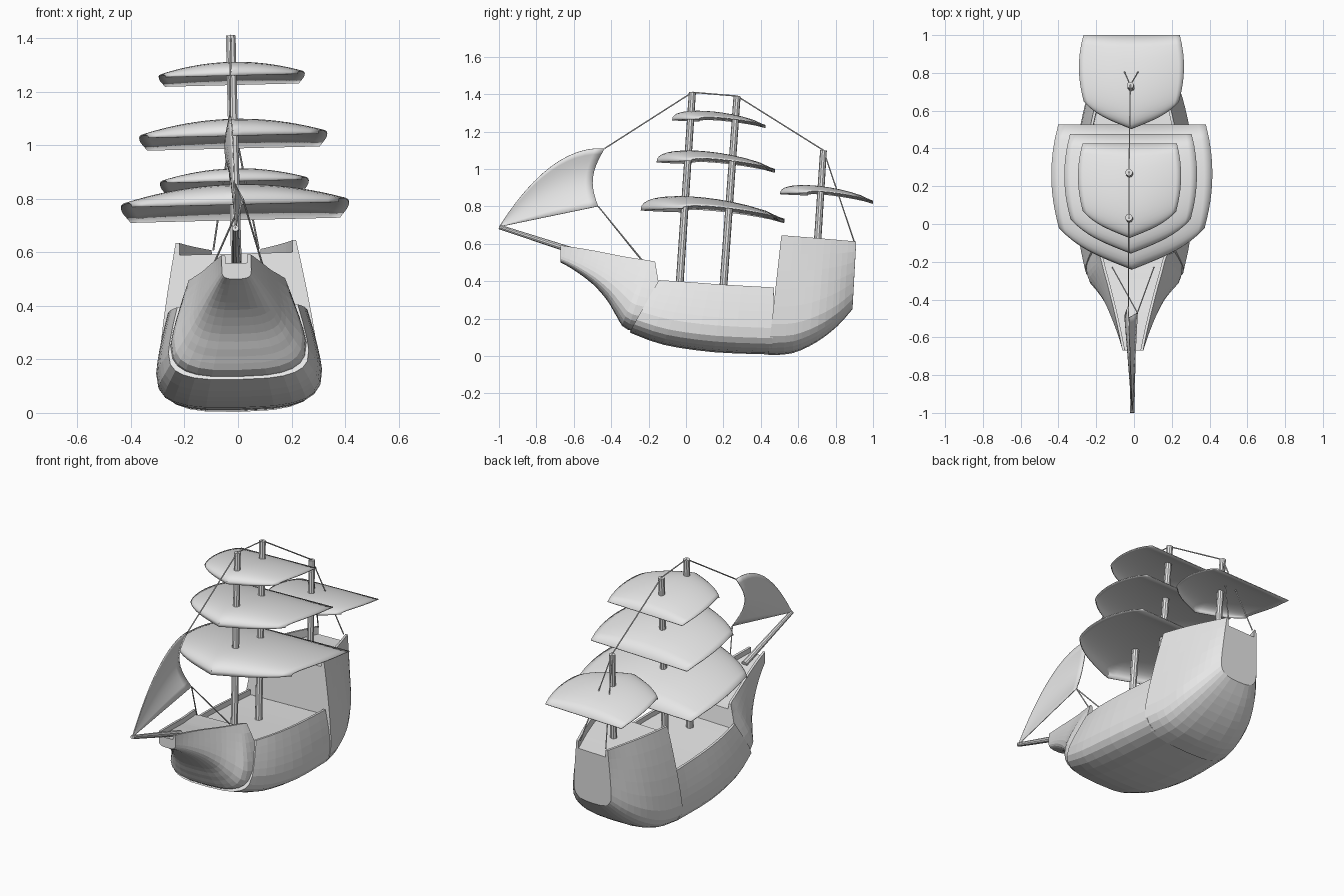
import bpy, bmesh, math
from mathutils import Vector

cube = bpy.data.objects.get("Cube")
if cube:
    bpy.data.objects.remove(cube, do_unlink=True)

grey = bpy.data.materials.new("plain_grey")
grey.use_nodes = True
grey.diffuse_color = (0.8, 0.8, 0.8, 1)
grey.node_tree.nodes["Principled BSDF"].inputs["Base Color"].default_value = (0.8, 0.8, 0.8, 1)

ROLL, SHIFT = -0.025, 0.008   # the whole ship leans slightly to its right


def finish(name, bm, smooth=False, thickness=0):
    bmesh.ops.recalc_face_normals(bm, faces=bm.faces)
    mesh = bpy.data.meshes.new(name)
    bm.to_mesh(mesh)
    bm.free()
    mesh.materials.append(grey)
    ob = bpy.data.objects.new(name, mesh)
    bpy.context.collection.objects.link(ob)
    ob.rotation_euler.y = ROLL
    ob.location.x = SHIFT
    if thickness:
        mod = ob.modifiers.new("thickness", "SOLIDIFY")
        mod.thickness = thickness
        mod.offset = 0
    if smooth:
        for o in bpy.context.selected_objects:
            o.select_set(False)
        ob.select_set(True)
        bpy.context.view_layer.objects.active = ob
        bpy.ops.object.shade_smooth_by_angle(angle=math.radians(35))
    return ob


def refine(stations, steps):
    """Insert smoothly interpolated stations between the given ones."""
    out = []
    last = len(stations) - 1
    for i in range(last):
        a, b = stations[max(i - 1, 0)], stations[i]
        c, d = stations[i + 1], stations[min(i + 2, last)]
        for k in range(steps):
            t = k / steps
            out.append([q + 0.5 * t * (r - p + t * (2 * p - 5 * q + 4 * r - s + t * (3 * (q - r) + s - p)))
                        for p, q, r, s in zip(a, b, c, d)])
    return out + [list(stations[last])]


def section(yt, zt, wt, yb, zb, wm, belly, sink):
    """Closed ring: deck, rail, tumblehome side and rounded bottom."""
    rail = 0.014
    zm = zb + belly * (zt - zb)
    half = [(wt - rail, zt - sink), (wt - rail, zt)]
    for k in range(5):
        f = 1 - k / 5
        half.append((wm - (wm - wt) * f ** 1.3, zm + (zt - zm) * f))
    for k in range(7):
        a = k / 6 * math.pi / 2
        half.append((wm * max(math.cos(a), 0) ** 0.667, zm - (zm - zb) * math.sin(a) ** 0.667))
    half[-1] = (0, zb)
    ring = half + [(-x, z) for x, z in reversed(half[:-1])]
    return [(x, yb + (yt - yb) * (z - zb) / (zt - zb), z) for x, z in ring]


def hull_part(name, stations, belly, sink):
    bm = bmesh.new()
    rings = [[bm.verts.new(p) for p in section(*s, belly, sink)] for s in refine(stations, 3)]
    n = len(rings[0])
    for r0, r1 in zip(rings, rings[1:]):
        for i in range(n):
            j = (i + 1) % n
            bm.faces.new((r0[i], r0[j], r1[j], r1[i]))
    bm.faces.new(rings[0])
    bm.faces.new(rings[-1])
    finish(name, bm)


# Hull stations: rail y, rail z, rail half width, keel y, keel z, widest half width
hull_part("bow", [
    (-0.67, 0.59, 0.055, -0.67, 0.50, 0.055),
    (-0.57, 0.575, 0.075, -0.60, 0.46, 0.08),
    (-0.46, 0.555, 0.10, -0.50, 0.385, 0.12),
    (-0.34, 0.53, 0.13, -0.42, 0.295, 0.165),
    (-0.25, 0.515, 0.155, -0.37, 0.21, 0.21),
    (-0.19, 0.505, 0.17, -0.31, 0.14, 0.25),
    (-0.165, 0.50, 0.18, -0.10, 0.10, 0.255)], 0.35, 0.03)
hull_part("waist", [
    (-0.145, 0.40, 0.225, -0.30, 0.125, 0.262),
    (0.0, 0.39, 0.25, -0.12, 0.06, 0.295),
    (0.2, 0.375, 0.262, 0.15, 0.02, 0.31),
    (0.47, 0.36, 0.258, 0.46, 0.008, 0.294)], 0.38, 0.03)
hull_part("stern_castle", [
    (0.51, 0.64, 0.225, 0.44, 0.004, 0.30),
    (0.62, 0.632, 0.20, 0.57, 0.015, 0.275),
    (0.74, 0.623, 0.165, 0.70, 0.075, 0.24),
    (0.84, 0.615, 0.13, 0.81, 0.16, 0.185),
    (0.91, 0.61, 0.105, 0.89, 0.25, 0.125)], 0.25, 0.045)


def pole(name, start, end, r0, r1, sides=10, smooth=True):
    a, b = Vector(start), Vector(end)
    bm = bmesh.new()
    cone = bmesh.ops.create_cone(bm, cap_ends=True, segments=sides, radius1=r0, radius2=r1, depth=(b - a).length)
    turn = (b - a).to_track_quat("Z", "Y")
    for v in cone["verts"]:
        v.co = turn @ v.co + (a + b) / 2
    finish(name, bm, smooth)


# Masts and bowsprit
fore_top, main_top, mizzen_top = (0, 0.034, 1.41), (0, 0.273, 1.39), (0, 0.735, 1.10)
pole("fore_mast", (0, -0.037, 0.34), fore_top, 0.021, 0.019)
pole("main_mast", (0, 0.197, 0.33), main_top, 0.021, 0.019)
pole("mizzen_mast", (0, 0.70, 0.56), mizzen_top, 0.02, 0.018)
pole("bowsprit", (0, -0.55, 0.545), (0, -0.998, 0.69), 0.018, 0.012)


def grid_sheet(name, surface, nu, nv):
    bm = bmesh.new()
    rows = [[bm.verts.new(surface(i / nu, j / nv)) for i in range(nu + 1)] for j in range(nv + 1)]
    for r0, r1 in zip(rows, rows[1:]):
        for i in range(nu):
            bm.faces.new((r0[i], r0[i + 1], r1[i + 1], r1[i]))
    finish(name, bm, True, 0.005)


def sail(name, y_front, y_rear, width, z_front, z_rear):
    """Billowed sail with a pointed front and a straight rear edge."""
    bulge = 0.245 * (y_rear - y_front)

    def surface(i, j):
        u, v = 2 * i - 1, j * j
        y0 = y_front + width * (0.36 * abs(u) + 0.16 * u ** 4)
        w = width * (0.905 + 0.015 * v + 0.36 * v * (1 - v))
        lift = bulge * v ** 0.4 * (1 - v) ** 0.7 * (1 - 0.7 * u * u)
        return (u * w, y0 + v * (y_rear - y0), z_front + v * (z_rear - z_front) + lift)
    grid_sheet(name, surface, 20, 14)


# Sails
sail("lower_sail", -0.24, 0.525, 0.425, 0.778, 0.722)
sail("middle_sail", -0.155, 0.475, 0.35, 1.035, 0.99)
sail("upper_sail", -0.072, 0.425, 0.272, 1.26, 1.227)
sail("mizzen_sail", 0.505, 1.0, 0.277, 0.865, 0.822)

# Triangular headsail, with a hollow rear edge
tack, clew, head = Vector((0, -1.0, 0.69)), Vector((0.03, -0.47, 0.80)), Vector((-0.01, -0.435, 1.11))
crown = Vector((0, -0.72, 1.13))


def headsail(s, t):
    low = tack.lerp(clew, s)
    high = tack.lerp(crown, s).lerp(crown.lerp(head, s), s)
    p = low.lerp(high, t)
    belly = math.sin(math.pi * t)
    return p + Vector((-0.04 * belly * s, -0.045 * belly * s * s, 0))


grid_sheet("headsail", headsail, 12, 10)


def rope(name, start, end):
    pole(name, start, end, 0.0035, 0.0035, 6, False)


# Rigging
rope("fore_stay", fore_top, head)
rope("top_stay", fore_top, main_top)
rope("main_stay", main_top, mizzen_top)
for side, x in (("left", 1), ("right", -1)):
    rope("back_stay_" + side, mizzen_top, (0.085 * x, 0.90, 0.61))
    rope("headsail_sheet_" + side, clew, (0.11 * x, -0.23, 0.505))
